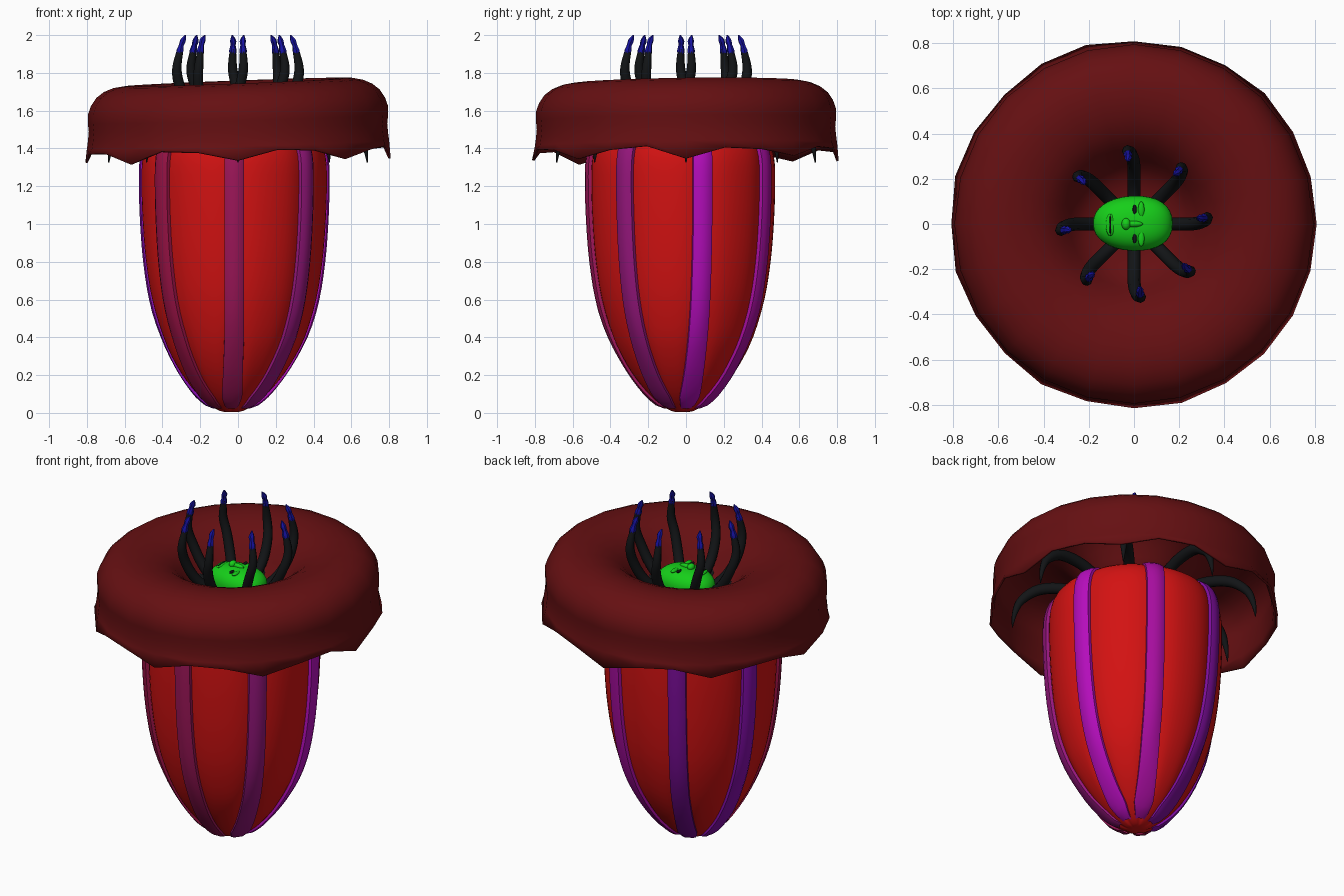
import bpy, bmesh, random
from math import sin, cos, pi, radians, copysign
from mathutils import Vector

if "Cube" in bpy.data.objects:
    bpy.data.objects.remove(bpy.data.objects["Cube"])

random.seed(4)


def mat(name, rgb):
    m = bpy.data.materials.new(name)
    m.diffuse_color = (*rgb, 1)
    m.use_nodes = True
    m.node_tree.nodes["Principled BSDF"].inputs["Base Color"].default_value = m.diffuse_color
    return m


RED = mat("red", (0.65, 0.006, 0.006))
MAROON = mat("maroon", (0.13, 0.005, 0.006))
BLACK = mat("black", (0.006, 0.007, 0.008))
BLUE = mat("blue", (0.008, 0.006, 0.36))
GREEN = mat("green", (0.008, 0.62, 0.01))


def finish(name, bm, m, angle=60):
    bmesh.ops.remove_doubles(bm, verts=bm.verts, dist=1e-5)
    bmesh.ops.recalc_face_normals(bm, faces=bm.faces)
    me = bpy.data.meshes.new(name)
    bm.to_mesh(me)
    bm.free()
    ob = bpy.data.objects.new(name, me)
    bpy.context.collection.objects.link(ob)
    me.materials.append(m)
    bpy.ops.object.select_all(action='DESELECT')
    ob.select_set(True)
    bpy.context.view_layer.objects.active = ob
    bpy.ops.object.shade_smooth_by_angle(angle=radians(angle))
    return ob


def loft(name, rows, m, closed=True, angle=60):
    bm = bmesh.new()
    vs = [[bm.verts.new(p) for p in row] for row in rows]
    n = len(rows[0])
    for a, b in zip(vs, vs[1:]):
        for j in range(n if closed else n - 1):
            k = (j + 1) % n
            bm.faces.new((a[j], a[k], b[k], b[j]))
    return finish(name, bm, m, angle)


def spline(pts, steps):
    """Catmull-Rom through tuples of any length."""
    out = []
    v = [Vector(p) for p in pts]
    for i in range(len(v) - 1):
        a, b, c, d = v[max(i - 1, 0)], v[i], v[i + 1], v[min(i + 2, len(v) - 1)]
        for s in range(steps):
            t = s / steps
            out.append(0.5 * (2 * b + (c - a) * t + (2 * a - 5 * b + 4 * c - d) * t * t
                              + (3 * b - a - 3 * c + d) * t ** 3))
    return out + [v[-1]]


def tube(name, pts, m, sides=8):
    """Round tube in a radial plane; pts are (radius, z, thickness, azimuth)."""
    path = spline(pts, 4)
    pos = [Vector((p[0] * cos(p[3]), p[0] * sin(p[3]), p[1])) for p in path]
    rows = []
    for i, p in enumerate(pos):
        t = (pos[min(i + 1, len(pos) - 1)] - pos[max(i - 1, 0)]).normalized()
        u = Vector((-sin(path[i][3]), cos(path[i][3]), 0))
        w = t.cross(u).normalized()
        rows.append([p + (u * cos(2 * pi * j / sides) + w * sin(2 * pi * j / sides)) * path[i][2]
                     for j in range(sides)])
    rows = [[pos[0]] * sides] + rows + [[pos[-1]] * sides]
    bm = bmesh.new()
    vs = [[bm.verts.new(q) for q in row] for row in rows]
    for a, b in zip(vs, vs[1:]):
        for j in range(sides):
            bm.faces.new((a[j], a[(j + 1) % sides], b[(j + 1) % sides], b[j]))
    return finish(name, bm, m, 50)


# Pod body: lobed egg with seven shallow grooves
N = 7
AZ0 = radians(270)
PROFILE = spline([(0, 0.005), (.06, .01), (.14, .06), (.22, .14), (.30, .25), (.375, .4), (.435, .6),
                  (.468, .8), (.485, 1.0), (.492, 1.2), (.485, 1.36), (.44, 1.46), (.34, 1.5),
                  (.2, 1.46), (0, 1.45)], 3)


def body_point(r, z, az, lift=0):
    groove = 0.03 + 0.10 * max(0, 1 - z / 0.5)
    q = r * (1 - groove * (0.5 + 0.5 * cos(N * (az - AZ0))) ** 3) + lift
    f = max(0, 1 - z / 0.4)
    return (-0.02 - 0.015 * f + q * cos(az), -0.02 + q * sin(az), z)


loft("pod_body", [[body_point(r, z, 2 * pi * j / 84) for j in range(84)] for r, z in PROFILE], RED)

# Raised purple stripes in the grooves
COLORS = [(.34, .008, .10), (.30, .008, .20), (.46, .004, .50), (.38, .004, .34),
          (.20, .004, .32), (.24, .004, .42), (.32, .006, .06)]
for i in range(N):
    az = AZ0 + 2 * pi * i / N
    rows = []
    sec = [p for p in PROFILE if p[0] > 0.07 and p[1] > 0.02]
    for k, (r, z) in enumerate(sec):
        h = min(0.056, 0.33 * r)
        end = -0.02 if k in (0, len(sec) - 1) else 0
        rows.append([body_point(r, z, az + s * h / r, e + end)
                     for s, e in ((-1, -.012), (-.9, .018), (-.5, .033), (0, .038),
                                  (.5, .033), (.9, .018), (1, -.012))])
    loft(f"stripe_{i + 1}", rows, mat(f"stripe_{i + 1}", COLORS[i]), closed=False, angle=50)

# Collar: rolled ring with a funnel in the middle and a ragged skirt
S = 24
CP = spline([(.10, 1.475), (.17, 1.485), (.25, 1.53), (.32, 1.63), (.41, 1.71), (.54, 1.75),
             (.66, 1.742), (.75, 1.69), (.795, 1.6), (.79, 1.51), (.80, 1.42)], 2)
rows = [[(0, 0, 1.475)] * S]
for r, z in CP:
    row = []
    for j in range(S):
        a = 2 * pi * j / S
        tilt = 0.024 * cos(a - radians(20)) * max(0, min(1, (r - .2) / .3))
        row.append((r * cos(a), r * sin(a), z + tilt))
    rows.append(row)
hem = []
for j in range(S):
    a = 2 * pi * j / S
    z = (1.335 if j % 3 == 0 else 1.39) + 0.02 * cos(a - radians(20)) + random.uniform(-.012, .012)
    r = 0.815 + random.uniform(-.008, .006)
    hem.append((r * cos(a), r * sin(a), z))
collar = loft("collar", rows + [hem], MAROON)
sol = collar.modifiers.new("thickness", 'SOLIDIFY')
sol.thickness = 0.012
sol.offset = -1

# Upper tentacles with blue claws, and lower tentacles hidden under the collar
for i in range(8):
    a = pi * i / 4
    o = a + radians(5)
    tube(f"upper_tentacle_{i + 1}",
         [(.09, 1.5, .028, a), (.17, 1.53, .029, a), (.25, 1.61, .029, a), (.305, 1.72, .028, a + .03),
          (.325, 1.82, .025, o), (.305, 1.93, .016, o)], BLACK)
    tube(f"claw_{i + 1}",
         [(.318, 1.88, .012, o), (.309, 1.915, .020, o), (.302, 1.945, .014, o),
          (.292, 1.972, .016, o), (.28, 2.0, .003, o + .02)], BLUE, 6)
    tube(f"lower_tentacle_{i + 1}",
         [(.22, 1.49, .03, a), (.38, 1.555, .032, a), (.53, 1.56, .032, a), (.63, 1.5, .026, a),
          (.67, 1.42, .016, a), (.685, 1.325, .003, a)], BLACK)

# Green head lying face up, crown towards +x
HC = Vector((-0.005, 0.003, 1.56))


def squash(v, e):
    return copysign(abs(v) ** e, v)


def head_z(x, y):
    return HC.z + 0.095 * max(0, 1 - (abs(x - HC.x) / .175) ** 2.5 - (abs(y - HC.y) / .122) ** 2.5) ** 0.45


bm = bmesh.new()
bmesh.ops.create_uvsphere(bm, u_segments=32, v_segments=20, radius=1)
for v in bm.verts:
    x, y, z = v.co
    taper = 1 - 0.10 * max(0, -x) + 0.02 * x
    v.co = HC + Vector((.176 * squash(x, .85), .122 * squash(y, .85) * taper, .095 * squash(z, .9)))
finish("head", bm, GREEN)


def blob(name, loc, size, m):
    b = bmesh.new()
    bmesh.ops.create_uvsphere(b, u_segments=14, v_segments=10, radius=1)
    for v in b.verts:
        v.co = Vector((v.co.x * size[0], v.co.y * size[1], v.co.z * size[2])) + Vector(loc)
    return finish(name, b, m)


# Face: nose, nostrils, brows, eyes and mouth
blob("nose_bridge", (-.005, 0, head_z(0, 0)), (.045, .014, .016), GREEN)
blob("nose_tip", (-.035, 0, head_z(-.035, 0) + .006), (.02, .026, .02), GREEN)
for side, s in (("left", 1), ("right", -1)):
    y = s * .064
    blob(f"{side}_eye", (.003, y, head_z(0, y) + .001), (.009, .022, .008), BLACK)
    blob(f"{side}_brow", (.032, y, head_z(.03, y)), (.014, .036, .010), GREEN)
blob("lips", (-.105, -.004, head_z(-.105, 0) - .004), (.02, .05, .009), GREEN)
blob("mouth", (-.105, -.004, head_z(-.105, 0) + .003), (.004, .046, .005), BLACK)
